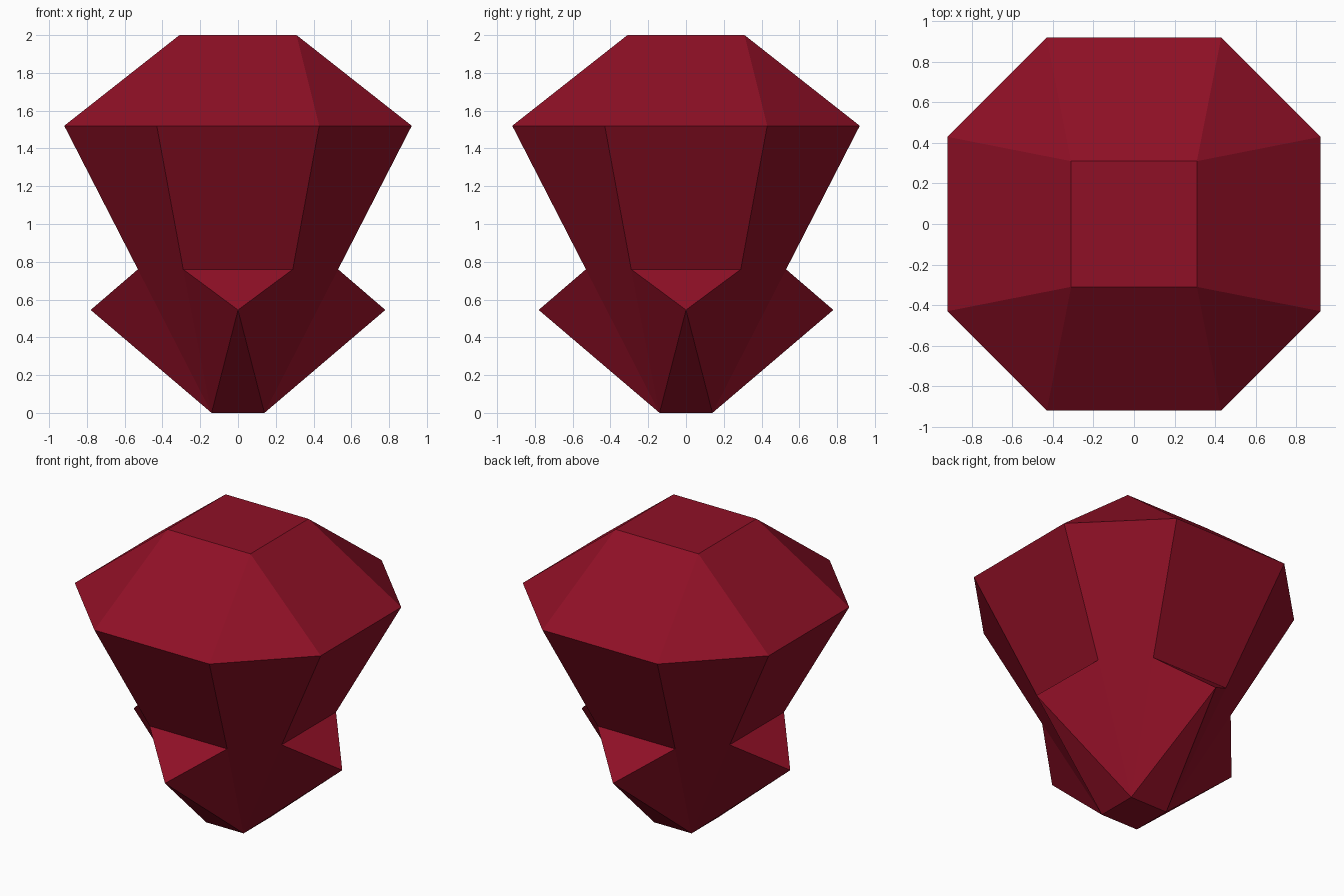
import bpy, bmesh
from mathutils import Vector, Matrix
from math import pi

if "Cube" in bpy.data.objects:
    bpy.data.objects.remove(bpy.data.objects["Cube"])

red = bpy.data.materials.new("deep red")
red.diffuse_color = (0.275, 0.005, 0.019, 1)
red.use_nodes = True
red.node_tree.nodes["Principled BSDF"].inputs["Base Color"].default_value = red.diffuse_color

# Key points of one quarter of the gem (front side and its right-hand corner)
HALF_TOP, HALF_BASE = 0.31, 0.14
GIRDLE_Z, WAIST_Z, SPUR_Z = 1.52, 0.76, 0.545

top_l, top_r = (-HALF_TOP, -HALF_TOP, 2), (HALF_TOP, -HALF_TOP, 2)
girdle_l, girdle_r = (-0.43, -0.92, GIRDLE_Z), (0.43, -0.92, GIRDLE_Z)
girdle_next = (0.92, -0.43, GIRDLE_Z)
waist_l, waist_r = (-0.29, -0.53, WAIST_Z), (0.29, -0.53, WAIST_Z)
waist_next = (0.53, -0.29, WAIST_Z)
spur, spur_next = (0, -0.78, SPUR_Z), (0.78, 0, SPUR_Z)
base_l, base_r = (-HALF_BASE, -HALF_BASE, 0), (HALF_BASE, -HALF_BASE, 0)

quarter = [
    (top_l, girdle_l, girdle_r, top_r),              # crown side
    (top_r, girdle_r, girdle_next),                  # crown corner
    (girdle_l, waist_l, waist_r, girdle_r),          # side panel
    (girdle_r, waist_r, waist_next, girdle_next),    # corner panel
    (waist_l, spur, waist_r),                        # spur top
    (spur, base_l, base_r),                          # spur underside
    (waist_r, base_r, waist_next),                   # corner foot
    (waist_r, spur, base_r),                         # spur flanks
    (waist_next, base_r, spur_next),
]

bm = bmesh.new()
for k in range(4):
    turn = Matrix.Rotation(k * pi / 2, 3, 'Z')
    for face in quarter:
        bm.faces.new([bm.verts.new(turn @ Vector(p)) for p in face])

# Flat top table and flat base
for h, z in ((HALF_TOP, 2), (HALF_BASE, 0)):
    bm.faces.new([bm.verts.new((x, y, z)) for x, y in ((-h, -h), (h, -h), (h, h), (-h, h))])

bmesh.ops.remove_doubles(bm, verts=bm.verts, dist=0.001)
bmesh.ops.recalc_face_normals(bm, faces=bm.faces)

mesh = bpy.data.meshes.new("faceted_gem")
bm.to_mesh(mesh)
bm.free()
mesh.materials.append(red)
bpy.context.collection.objects.link(bpy.data.objects.new("faceted_gem", mesh))
